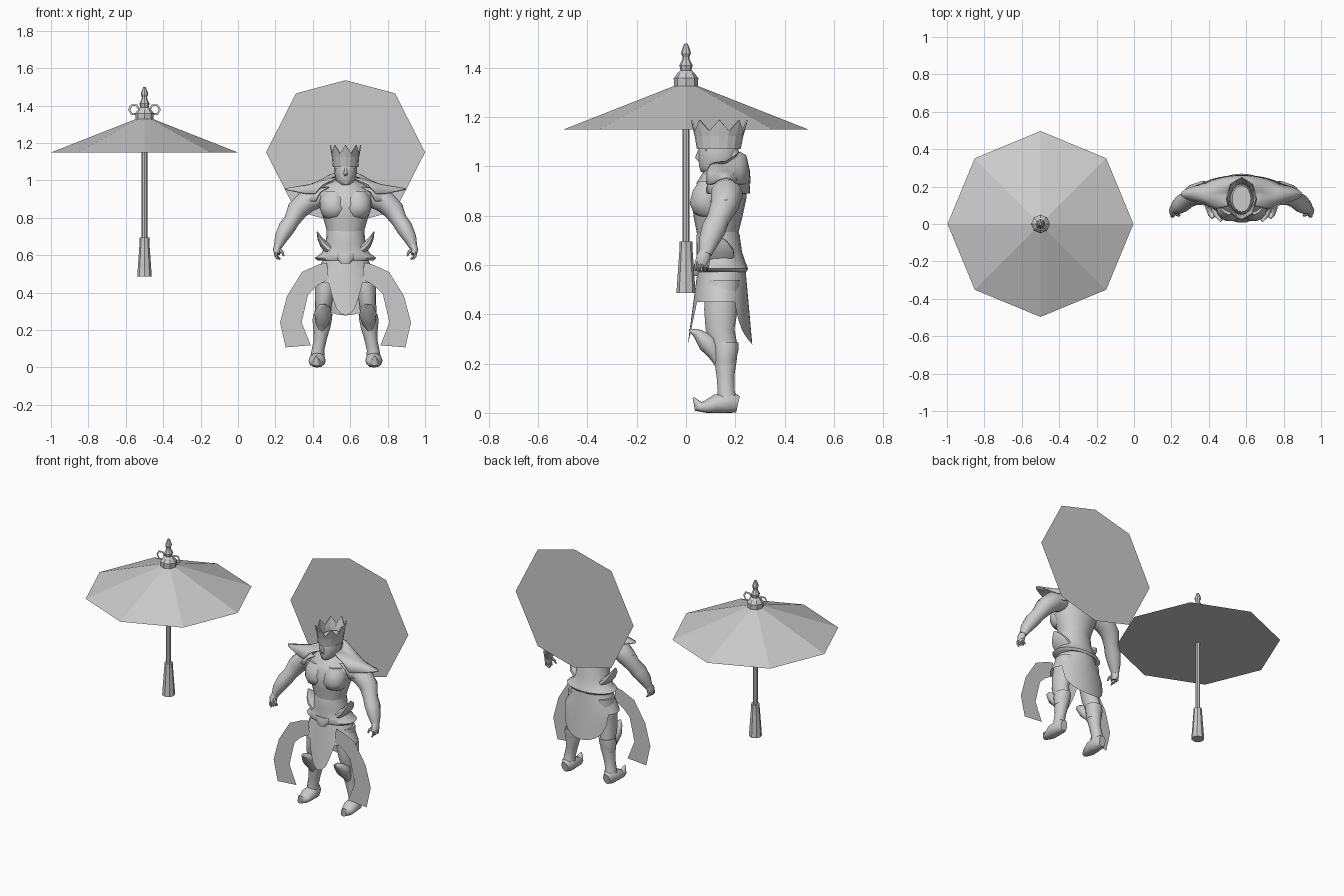
import bpy, bmesh, math
from mathutils import Vector

grey = bpy.data.materials.new("stone_grey")
grey.diffuse_color = (0.6, 0.6, 0.6, 1)
FX = 0.575   # figure centre line
UX = -0.5    # parasol centre line


def finish(name, bm, x, smooth=True, mirror=False, thick=0):
    bmesh.ops.recalc_face_normals(bm, faces=bm.faces)
    me = bpy.data.meshes.new(name)
    bm.to_mesh(me)
    bm.free()
    me.materials.append(grey)
    ob = bpy.data.objects.new(name, me)
    ob.location.x = x
    bpy.context.collection.objects.link(ob)
    if smooth:
        bpy.ops.object.select_all(action='DESELECT')
        bpy.context.view_layer.objects.active = ob
        ob.select_set(True)
        bpy.ops.object.shade_smooth_by_angle(angle=math.radians(50))
    if mirror:
        m = ob.modifiers.new("mirror", 'MIRROR')
        m.use_mirror_merge = False
    if thick:
        ob.modifiers.new("thickness", 'SOLIDIFY').thickness = thick
    return ob


def skin(bm, rings, caps=True, closed=True):
    """Bridge rows of points into a tube or an open sheet."""
    rows = [[bm.verts.new(p) for p in r] for r in rings]
    n = len(rows[0])
    for a, b in zip(rows, rows[1:]):
        for i in range(n if closed else n - 1):
            j = (i + 1) % n
            bm.faces.new((a[i], a[j], b[j], b[i]))
    if caps:
        bm.faces.new(rows[0])
        bm.faces.new(rows[-1])


def tube(name, pts, n=14, flat=False, ref=(0, 1, 0), x=FX, mirror=False,
         smooth=True, caps=True, floor=False):
    """Elliptical sections (x, y, z, half width, half depth) along a path."""
    ps = [Vector(p[:3]) for p in pts]
    rings = []
    for i, p in enumerate(pts):
        t = ps[min(i + 1, len(ps) - 1)] - ps[max(i - 1, 0)]
        t = Vector((0, 0, 1)) if flat else t.normalized()
        u = Vector(ref).cross(t).normalized()
        v = t.cross(u)
        ring = []
        for k in range(n):
            a = 2 * math.pi * k / n
            q = ps[i] + u * (p[3] * math.cos(a)) + v * (p[4] * math.sin(a))
            if floor:
                q.z = max(q.z, 0)
            ring.append(q)
        rings.append(ring)
    bm = bmesh.new()
    skin(bm, rings, caps)
    return finish(name, bm, x, smooth, mirror)


def lathe(name, profile):
    return tube(name, [(0, 0, z, r, r) for r, z in profile], 8, True, x=UX, smooth=False)


# Parasol: eight-sided canopy with flat underside, pole, grip and finial
lathe("canopy", [(0.497, 1.15), (0.045, 1.328)])
lathe("pole", [(0.015, 0.68), (0.015, 1.34)])
lathe("grip", [(0.039, 0.487), (0.026, 0.67), (0.026, 0.695)])
lathe("finial", [(0.048, 1.325), (0.05, 1.358), (0.034, 1.38), (0.022, 1.39),
                 (0.027, 1.41), (0.015, 1.435), (0.014, 1.445), (0.02, 1.46),
                 (0.016, 1.475), (0.007, 1.498)])

# Flat six-sided finial rings
bm = bmesh.new()
skin(bm, [[(0.055 + r * math.cos(k * math.pi / 3), 0, 1.378 + r * math.sin(k * math.pi / 3))
           for k in range(6)] for r in (0.033, 0.021)], False)
finish("finial_rings", bm, UX, False, True)

# Flat disc behind the figure
bm = bmesh.new()
bm.faces.new([bm.verts.new((rx, 0.325, 1.15 + rz)) for rx, rz in
              ((0.425, 0), (0.265, 0.315), (0, 0.385), (-0.265, 0.315),
               (-0.425, 0), (-0.265, -0.315), (0, -0.385), (0.265, -0.315))])
finish("back_disc", bm, FX, False)

# Torso and chest
tube("torso", [(0, .14, .56, .10, .085), (0, .13, .65, .088, .08), (0, .128, .72, .097, .082),
               (0, .13, .80, .12, .10), (0, .135, .87, .145, .11), (0, .145, .93, .15, .10),
               (0, .16, .98, .10, .075), (0, .155, 1.0, .05, .055)], 20, True)
tube("pectorals", [(.06, .10, .785, .03, .02), (.062, .09, .81, .062, .06),
                   (.064, .083, .85, .073, .07), (.066, .09, .90, .07, .065),
                   (.06, .105, .94, .055, .055)], 14, True, mirror=True)
tube("gorget", [(0, .14, .93, .125, .10), (0, .15, .97, .10, .085),
                (0, .155, 1.0, .06, .065)], 16, True)
tube("back_collar", [(0, .20, .96, .09, .05), (0, .195, 1.02, .055, .04),
                     (0, .185, 1.08, .03, .02)], 12, True)

# Head, nose and brow
tube("head", [(0, .155, .94, .045, .055), (0, .145, .972, .042, .06), (0, .122, .978, .036, .062),
              (0, .128, 1.0, .052, .075), (0, .13, 1.04, .06, .08), (0, .133, 1.08, .061, .081),
              (0, .135, 1.11, .05, .07)], 16, True)
tube("nose", [(0, .056, 1.065, .006, .008), (0, .047, 1.035, .010, .010),
              (0, .055, 1.022, .006, .006)], 8, True)
tube("brow", [(-.045, .085, 1.068, .006, .006), (0, .056, 1.063, .007, .006),
              (.045, .085, 1.068, .006, .006)], 8)

# Crown with eight points
bm = bmesh.new()
rings = [[], [], []]
for k in range(16):
    a = math.pi * k / 8 - math.pi / 2
    c, s = math.cos(a), math.sin(a)
    tip = k % 2 == 0
    rings[0].append((.062 * c, .133 + .083 * s, 1.072))
    rings[1].append((.067 * c, .134 + .093 * s, 1.125))
    f = 1 if tip else .93
    rings[2].append((.078 * f * c, .135 + .11 * f * s, 1.19 if tip else 1.145))
skin(bm, rings, False)
finish("crown", bm, FX, False, thick=0.006)


# Shoulder cape: two sheets open at the chest, each with a spike at either side
def cape(name, rows, spike, lift):
    bm = bmesh.new()
    rings = []
    for i, (rx, ry, z) in enumerate(rows):
        ring = []
        for k in range(41):
            a = math.radians(-50 + 7 * k)
            c, s = math.cos(a), math.sin(a)
            e = max(0, (abs(c) - .85) / .15) if i == len(rows) - 1 else 0
            up = .04 * max(s, 0) if z > 1 else 0
            ring.append(((rx + spike * e) * c, .16 + ry * s, z + lift * e + up))
        rings.append(ring)
    skin(bm, rings, False, False)
    finish(name, bm, FX, thick=0.008)


cape("cape_upper", [(.055, .06, 1.02), (.11, .085, 1.005), (.19, .10, .98), (.255, .102, .93)],
     .07, .027)
cape("cape_lower", [(.14, .085, .965), (.21, .098, .94), (.25, .10, .89)], .058, -.024)

# Arms, hands and fingers
tube("arm", [(.13, .16, .91, .05, .06), (.205, .165, .89, .062, .066), (.258, .155, .84, .056, .056),
             (.288, .13, .785, .043, .046), (.315, .112, .745, .045, .05),
             (.345, .09, .69, .035, .04), (.362, .078, .645, .022, .026)], mirror=True)
tube("hand", [(.36, .078, .655, .02, .024), (.368, .07, .63, .021, .03),
              (.365, .063, .605, .016, .028)], 10, mirror=True)
for i in range(4):
    y = .044 + .015 * i
    tube(f"finger_{i + 1}", [(.37, y, .615, .009, .009), (.372, y - .003, .595, .008, .008),
                             (.36 - .004 * i, y - .004, .578, .004, .004)], 6, mirror=True)
tube("thumb", [(.36, .06, .635, .01, .01), (.338, .047, .615, .008, .008),
               (.33, .044, .595, .004, .004)], 6, mirror=True)

# Flared belt with side flaps and buckle
tube("belt", [(0, .13, .735, .10, .083), (0, .13, .72, .102, .088), (0, .135, .655, .105, .092),
              (0, .142, .61, .13, .10), (0, .145, .585, .165, .107), (0, .145, .572, .15, .10)], 20, True)
tube("belt_flap", [(.085, .13, .63, .03, .07), (.118, .13, .66, .022, .065),
                   (.138, .125, .69, .013, .045), (.152, .12, .725, .003, .006)], 10, mirror=True)
tube("buckle", [(0, .055, .61, .05, .02), (0, .05, .585, .05, .022),
                (0, .05, .555, .025, .02)], 12, True)

# Skirt: hem drops at the front and the back, short at the sides
bm = bmesh.new()
rings = []
for r in range(6):
    ring = []
    for k in range(48):
        a = 2 * math.pi * k / 48
        c, s = math.cos(a), math.sin(a)
        w, p = (.42, .5) if s < 0 else (.82, .3)
        drop = max(0, 1 - (c / w) ** 2) ** p
        z = .60 - (.60 - (.45 - .172 * drop)) * r / 5
        f = (.60 - z) / .3
        depth = .09 + .04 * f if s < 0 else .10 + .027 * f
        ring.append(((.11 + .14 * min(f, .55)) * c, .14 + depth * s, z))
    rings.append(ring)
skin(bm, rings, False)
finish("skirt", bm, FX)

# Hanging side ribbons
bm = bmesh.new()
outer = [(.10, .56), (.145, .55), (.233, .51), (.313, .38), (.35, .24), (.32, .107)]
inner = [(.09, .47), (.13, .45), (.16, .43), (.20, .39), (.235, .24), (.186, .118)]
rows = [[bm.verts.new((px, .045, pz)) for px, pz in e] for e in (outer, inner)]
for i in range(5):
    bm.faces.new((rows[0][i], rows[0][i + 1], rows[1][i + 1], rows[1][i]))
finish("ribbons", bm, FX, False, True)

# Legs, knee guards, boot cuffs and curled boots
tube("leg", [(.085, .15, .54, .065, .07), (.108, .142, .42, .056, .07), (.118, .138, .34, .046, .06),
             (.122, .155, .28, .043, .054), (.125, .16, .22, .045, .048),
             (.135, .16, .15, .035, .037), (.148, .163, .09, .034, .035),
             (.15, .168, .04, .04, .044)], flat=True, mirror=True)
tube("knee_guard", [(.112, .012, .338, .003, .003), (.115, .045, .322, .033, .02),
                    (.12, .088, .285, .047, .042), (.125, .115, .235, .035, .025),
                    (.13, .13, .19, .01, .01)], 10, mirror=True)
tube("boot_cuff", [(.12, .165, .285, .05, .05), (.125, .162, .255, .052, .052),
                   (.128, .16, .20, .044, .042)], flat=True, mirror=True)
tube("boot", [(.15, .211, .035, .024, .034), (.15, .18, .042, .042, .046),
              (.152, .12, .036, .046, .038), (.154, .08, .024, .038, .026),
              (.156, .05, .026, .024, .022), (.157, .03, .062, .003, .004)],
     12, ref=(0, 0, 1), mirror=True, floor=True)
